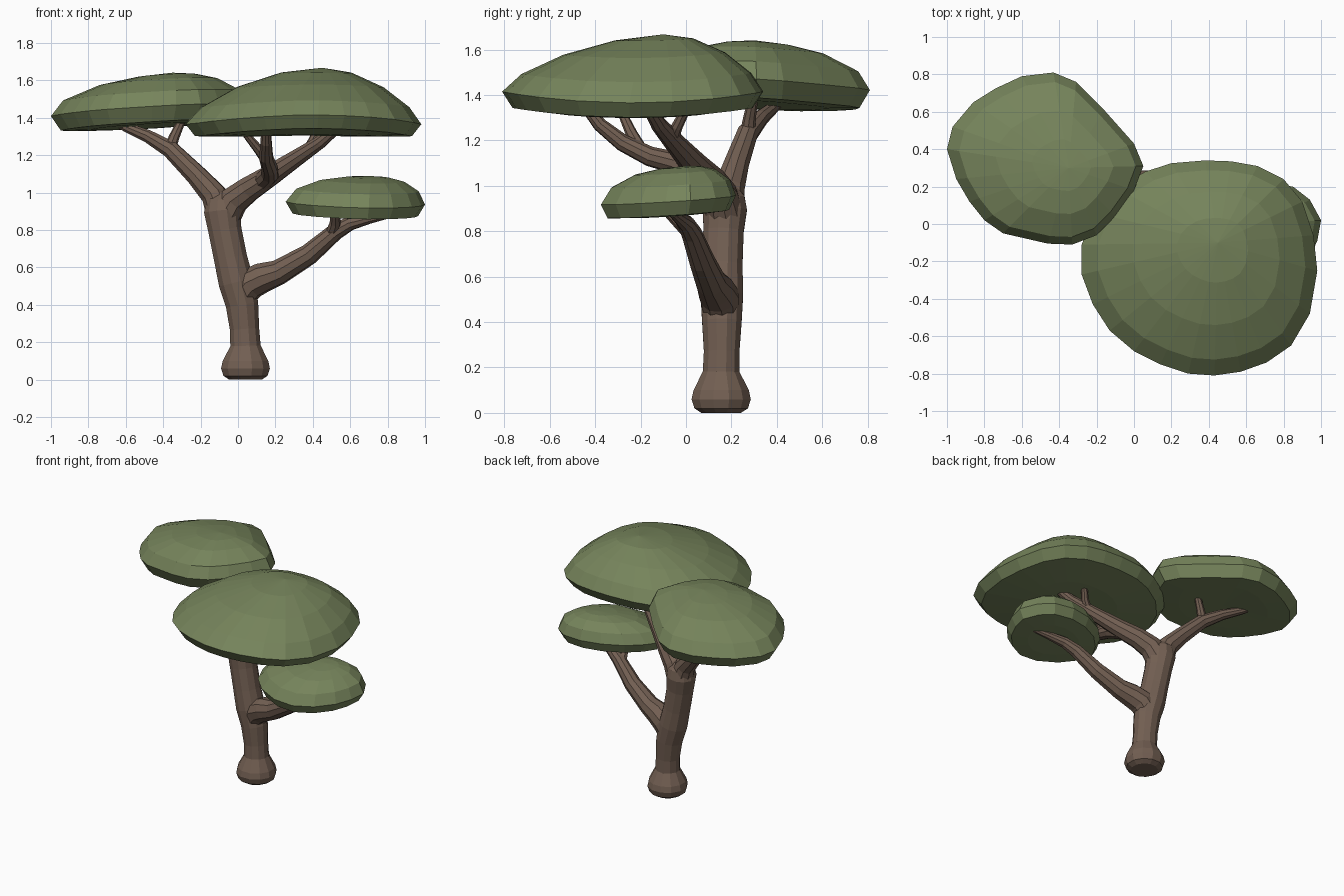
import bpy, bmesh
from mathutils import Vector


def material(name, rgb):
    m = bpy.data.materials.new(name)
    m.diffuse_color = (*rgb, 1)
    return m


BARK = material("bark", (0.17, 0.115, 0.085))
LEAF = material("leaf", (0.18, 0.23, 0.105))


def finish(bm, name, mat):
    bmesh.ops.recalc_face_normals(bm, faces=bm.faces)
    me = bpy.data.meshes.new(name)
    bm.to_mesh(me)
    bm.free()
    me.materials.append(mat)
    ob = bpy.data.objects.new(name, me)
    bpy.context.collection.objects.link(ob)
    return ob


def bridge(bm, rings):
    for a, b in zip(rings, rings[1:]):
        n = len(a)
        for i in range(n):
            j = (i + 1) % n
            bm.faces.new((a[i], a[j], b[j], b[i]))


def tube(name, path, sides=10):
    """Tapered limb; path holds (x, y, z, radius)."""
    from math import cos, sin, tau
    bm = bmesh.new()
    pts = [Vector(p[:3]) for p in path]
    rings, u, last = [], None, None
    for i, p in enumerate(pts):
        t = (pts[min(i + 1, len(pts) - 1)] - pts[max(i - 1, 0)]).normalized()
        if u is None:
            u = t.orthogonal().normalized()
        else:
            u = last.rotation_difference(t) @ u
        last = t
        v = t.cross(u)
        r = path[i][3]
        rings.append([bm.verts.new(p + r * (u * cos(tau * k / sides) + v * sin(tau * k / sides)))
                      for k in range(sides)])
    bridge(bm, rings)
    bm.faces.new(rings[0])
    bm.faces.new(rings[-1])
    return finish(bm, name, BARK)


def canopy(name, outline, peak, rings, top, bottom, tilt=(0, 0), saddle=0):
    """Domed pad: the outline shrinks toward the peak; rings hold (scale, z)."""
    bm = bmesh.new()
    pk = Vector(peak)
    xs, ys = zip(*outline)
    c = Vector(((min(xs) + max(xs)) / 2, (min(ys) + max(ys)) / 2))
    rx, ry = (max(xs) - min(xs)) / 2, (max(ys) - min(ys)) / 2

    def vert(p, z):
        d = p - c
        z += d.x * tilt[0] + d.y * tilt[1]
        z += saddle * ((d.y / ry) ** 2 - 0.1 * (d.x / rx) ** 2)
        return bm.verts.new((p.x, p.y, z))

    loops = [[vert((c if z < rings[2][1] else pk).lerp(Vector(o), s), z) for o in outline]
             for s, z in rings]
    bridge(bm, loops)
    lo, hi = vert(c, bottom), vert(pk, top)
    n = len(outline)
    for i in range(n):
        j = (i + 1) % n
        bm.faces.new((lo, loops[0][j], loops[0][i]))
        bm.faces.new((hi, loops[-1][i], loops[-1][j]))
    return finish(bm, name, LEAF)


# Trunk with flared foot
tube("trunk", [(.04, .155, 0, .09), (.04, .155, .02, .122), (.04, .155, .06, .135),
               (.04, .155, .1, .126), (.04, .155, .18, .084), (.035, .157, .27, .081),
               (.022, .158, .4, .09), (-.01, .158, .52, .097), (-.04, .16, .65, .092),
               (-.07, .165, .8, .092), (-.085, .172, .9, .1), (-.085, .175, .96, .085),
               (-.08, .175, 1.0, .045)], 12)

# Back left limb
tube("left_branch", [(-.085, .175, .88, .085), (-.13, .19, .99, .07), (-.22, .22, 1.09, .058),
                     (-.36, .27, 1.23, .048), (-.48, .33, 1.3, .036), (-.6, .39, 1.35, .026),
                     (-.7, .44, 1.4, .018)])
tube("left_twig", [(-.37, .27, 1.22, .035), (-.34, .28, 1.3, .028), (-.29, .3, 1.41, .02)], 8)

# Right limb and the fork leaning forward
tube("right_branch", [(-.075, .17, .87, .09), (-.02, .15, .96, .08), (.06, .11, 1.02, .07),
                      (.17, .04, 1.09, .06), (.32, -.05, 1.19, .046), (.44, -.12, 1.27, .036),
                      (.56, -.18, 1.37, .025)])
tube("right_twig", [(.35, -.06, 1.21, .03), (.39, -.04, 1.26, .025), (.44, .01, 1.36, .02)], 8)
tube("forward_branch", [(.13, .07, 1.06, .055), (.17, -.04, 1.1, .05), (.17, -.16, 1.13, .044),
                        (.15, -.28, 1.19, .038), (.15, -.38, 1.27, .031),
                        (.15, -.45, 1.36, .024)])
tube("forward_twig", [(.16, -.2, 1.16, .03), (.11, -.24, 1.23, .026), (.02, -.29, 1.34, .018)], 8)

# Lower limb
tube("lower_branch", [(-.01, .16, .42, .08), (.06, .148, .51, .088), (.13, .13, .545, .082),
                      (.22, .11, .575, .068), (.38, .07, .67, .057), (.52, .025, .79, .046),
                      (.6, 0, .835, .038), (.7, -.03, .86, .028), (.84, -.07, .89, .018)])
tube("lower_twig", [(.5, .03, .78, .035), (.52, -.03, .84, .03), (.52, -.1, .91, .024)], 8)

# Foliage pads
canopy("large_canopy",
       [(.98, -.25), (.96, -.06), (.9, .12), (.8, .24), (.66, .31), (.52, .335), (.38, .34),
        (.2, .325), (.06, .28), (-.09, .19), (-.21, .06), (-.28, -.11), (-.28, -.27),
        (-.22, -.43), (-.13, -.57), (0, -.68), (.14, -.75), (.29, -.8), (.43, -.81),
        (.57, -.79), (.71, -.74), (.84, -.65), (.94, -.48)],
       (.45, -.1),
       [(.5, 1.3), (.92, 1.305), (1, 1.37), (.88, 1.46), (.62, 1.565), (.3, 1.64)],
       1.665, 1.305, saddle=.045)
canopy("left_canopy",
       [(.05, .31), (0, .43), (-.16, .61), (-.31, .76), (-.43, .81), (-.6, .79), (-.74, .725),
        (-.86, .65), (-.97, .52), (-1, .4), (-.95, .24), (-.88, .12), (-.8, .02), (-.7, -.05),
        (-.46, -.105), (-.33, -.11), (-.2, -.06), (-.1, .04), (0, .18)],
       (-.35, .3),
       [(.6, 1.355), (.9, 1.36), (1, 1.44), (.9, 1.52), (.6, 1.59), (.3, 1.62)],
       1.632, 1.36, tilt=(.055, -.045))
canopy("small_canopy",
       [(1, .02), (.94, .13), (.85, .2), (.7, .22), (.55, .19), (.41, .12), (.31, .02),
        (.255, -.08), (.3, -.2), (.4, -.3), (.55, -.37), (.7, -.375), (.83, -.31),
        (.93, -.2), (.98, -.09)],
       (.72, 0),
       [(.55, .87), (.9, .878), (1, .94), (.88, 1.01), (.6, 1.06), (.3, 1.08)],
       1.085, .872, tilt=(-.03, .07))
